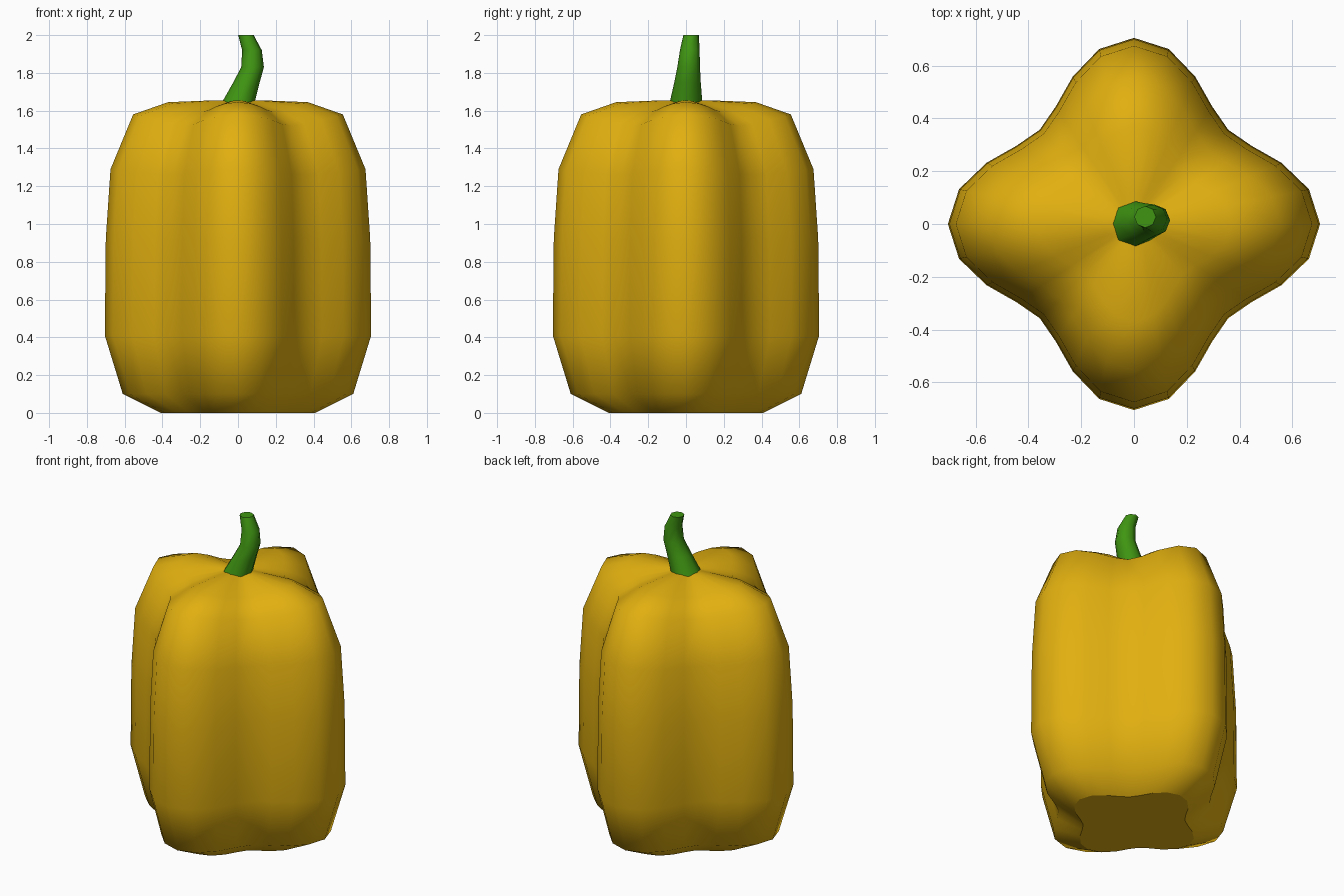
import bpy, bmesh, math

if "Cube" in bpy.data.objects:
    bpy.data.objects.remove(bpy.data.objects["Cube"])


def material(name, colour):
    m = bpy.data.materials.new(name)
    m.diffuse_color = (*colour, 1)
    m.use_nodes = True
    m.node_tree.nodes["Principled BSDF"].inputs["Base Color"].default_value = m.diffuse_color
    return m


def loft(name, rings, mat, tip=None):
    """Skin a stack of closed rings, bottom to top, with a flat base and a cap."""
    bm = bmesh.new()
    loops = [[bm.verts.new(p) for p in ring] for ring in rings]
    n = len(loops[0])
    for a, b in zip(loops, loops[1:]):
        for i in range(n):
            j = (i + 1) % n
            bm.faces.new((a[i], a[j], b[j], b[i])).smooth = True
    base = bm.faces.new(loops[0][::-1])
    caps = [base]
    if tip:
        t = bm.verts.new(tip)
        for i in range(n):
            bm.faces.new((loops[-1][i], loops[-1][(i + 1) % n], t)).smooth = True
    else:
        caps.append(bm.faces.new(loops[-1]))
    for cap in caps:
        for e in cap.edges:
            e.smooth = False
    me = bpy.data.meshes.new(name)
    bm.to_mesh(me)
    bm.free()
    me.materials.append(mat)
    ob = bpy.data.objects.new(name, me)
    bpy.context.collection.objects.link(ob)
    return ob


yellow = material("pepper yellow", (0.75, 0.43, 0.005))
green = material("stem green", (0.05, 0.30, 0.006))

# Four-lobed body: lobe radius, height, and how far the valleys sink
profile = [(0.41, 0.0, 0.0), (0.61, 0.10, 0.0), (0.705, 0.41, 0.0),
           (0.70, 0.92, 0.0), (0.675, 1.29, 0.03), (0.555, 1.58, 0.06),
           (0.37, 1.645, 0.05), (0.12, 1.655, 0.01)]
SEG = 32


def lobed_ring(r, z, dip):
    ring = []
    for i in range(SEG):
        a = math.tau * i / SEG
        c = math.cos(4 * a)
        k = r * (0.605 + 0.1 * c) / 0.705
        ring.append((k * math.cos(a), k * math.sin(a), z - dip * (1 - c) / 2))
    return ring


loft("pepper_body", [lobed_ring(*p) for p in profile], yellow, (0, 0, 1.652))

# Curved, tapering eight-sided stem: centre x, y, z and radius
path = [(0.0, 0.0, 1.64, 0.087), (0.045, 0.008, 1.75, 0.07),
        (0.077, 0.014, 1.83, 0.06), (0.074, 0.02, 1.92, 0.052),
        (0.042, 0.027, 2.0, 0.041)]
stem_rings = [[(x + r * math.cos(math.tau * i / 8), y + r * math.sin(math.tau * i / 8), z)
               for i in range(8)] for x, y, z, r in path]
loft("stem", stem_rings, green)
